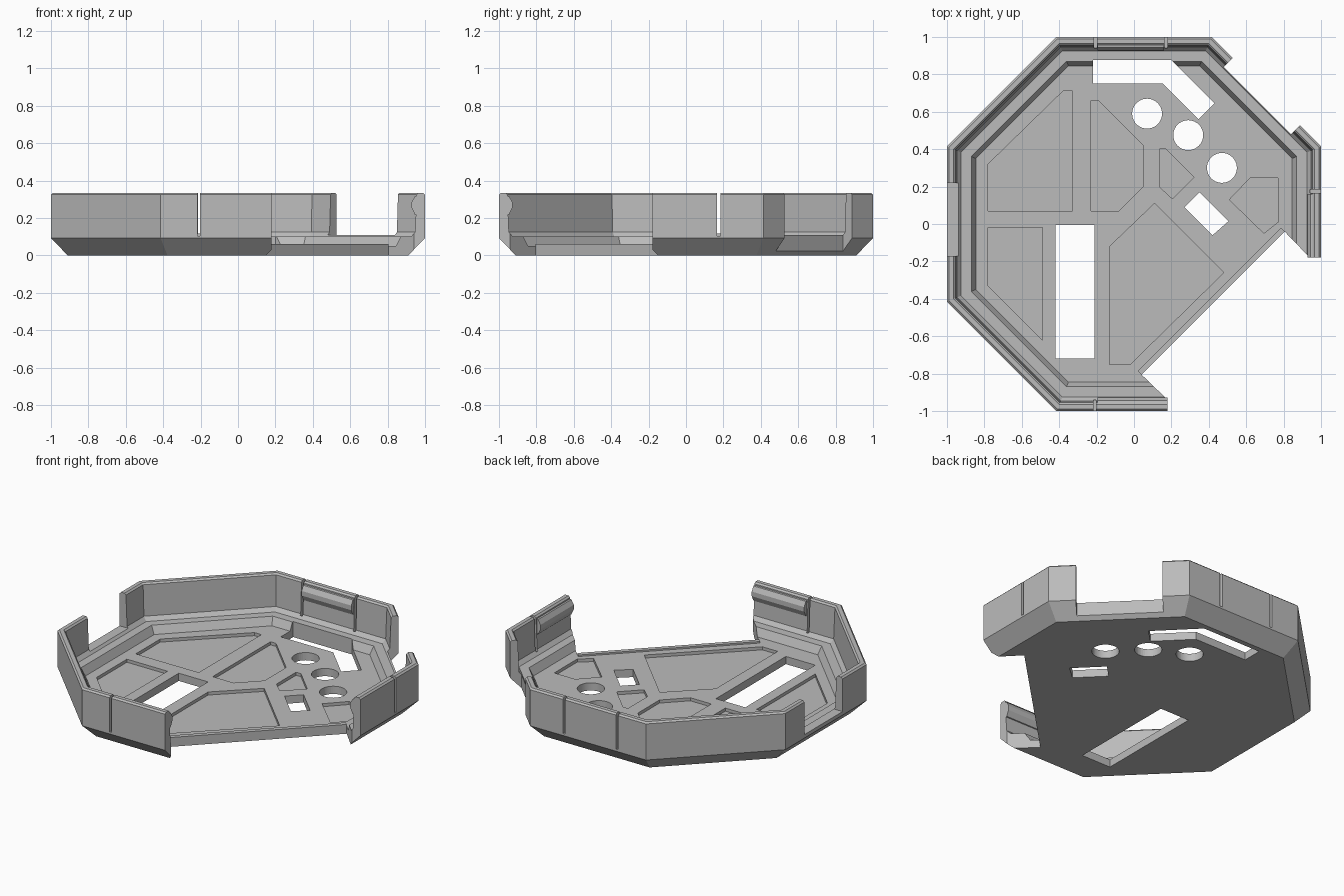
import bpy, bmesh, math
from mathutils import Matrix

cube = bpy.data.objects.get("Cube")
if cube:
    bpy.data.objects.remove(cube, do_unlink=True)

grey = bpy.data.materials.new("plain grey")
grey.use_nodes = True
colour = (0.5, 0.5, 0.5, 1)
grey.diffuse_color = colour
grey.node_tree.nodes["Principled BSDF"].inputs["Base Color"].default_value = colour

FLOOR, LEDGE, TOP = 0.05, 0.1, 0.335


def finish(name, bm):
    bmesh.ops.recalc_face_normals(bm, faces=bm.faces)
    mesh = bpy.data.meshes.new(name)
    bm.to_mesh(mesh)
    bm.free()
    mesh.materials.append(grey)
    obj = bpy.data.objects.new(name, mesh)
    bpy.context.collection.objects.link(obj)
    return obj


def prism(name, outline, z0, z1):
    bm = bmesh.new()
    face = bm.faces.new([bm.verts.new((x, y, z0)) for x, y in outline])
    up = bmesh.ops.extrude_face_region(bm, geom=[face])["geom"]
    verts = [v for v in up if isinstance(v, bmesh.types.BMVert)]
    bmesh.ops.translate(bm, verts=verts, vec=(0, 0, z1 - z0))
    return finish(name, bm)


def box(x0, x1, y0, y1):
    return [(x0, y0), (x1, y0), (x1, y1), (x0, y1)]


def cut(target, outline, z0=-0.1, z1=0.5):
    cutter = prism("cutter", outline, z0, z1)
    mod = target.modifiers.new("cut", "BOOLEAN")
    mod.operation, mod.solver, mod.object = "DIFFERENCE", "EXACT", cutter
    graph = bpy.context.evaluated_depsgraph_get()
    result = bpy.data.meshes.new_from_object(target.evaluated_get(graph))
    target.modifiers.remove(mod)
    target.data = result
    bpy.data.objects.remove(cutter, do_unlink=True)


# Octagonal tray swept from (half width, height) steps
profile = [(0.91, 0), (1, 0.092), (1, 0.325), (0.99, TOP), (0.965, TOP),
           (0.955, 0.325), (0.947, 0.125), (0.925, LEDGE), (0.87, LEDGE), (0.845, FLOOR)]
bm = bmesh.new()
rings = []
for half, z in profile:
    r = half / math.cos(math.pi / 8)
    angles = [math.pi / 8 + i * math.pi / 4 for i in range(8)]
    rings.append([bm.verts.new((r * math.cos(a), r * math.sin(a), z)) for a in angles])
for low, high in zip(rings, rings[1:]):
    for i in range(8):
        j = (i + 1) % 8
        bm.faces.new((low[i], low[j], high[j], high[i]))
bm.faces.new(rings[0])
bm.faces.new(rings[-1])
tray = finish("tray", bm)

# Open corner at the front left and gap at the back left
cut(tray, [(0.18, -1.2), (0.18, -0.94), (0.04, -0.805), (0.805, -0.04),
           (0.94, -0.18), (1.2, -0.18), (1.2, -1.2)])
cut(tray, [(0.48, 0.84), (0.84, 0.48), (1.04, 0.68), (0.68, 1.04)])

# Wide notch in the right wall, narrow slits beside the clip panels
cut(tray, box(-1.1, -0.93, -0.17, 0.22), 0.115)
for x in (-0.207, 0.172):
    cut(tray, box(x - 0.008, x + 0.008, 0.94, 1.1), LEDGE + 0.005)
cut(tray, box(-0.217, -0.203, -1.1, -0.94), LEDGE + 0.005)
cut(tray, box(0.94, 1.1, 0.167, 0.185), LEDGE + 0.005)

# Windows and round holes through the floor
cut(tray, box(-0.42, -0.21, -0.72, -0.005))
cut(tray, [(0.35, 0.17), (0.27, 0.09), (0.42, -0.06), (0.505, 0.015)])
cut(tray, [(-0.22, 0.877), (-0.22, 0.75), (0.155, 0.75), (0.345, 0.56),
           (0.43, 0.645), (0.2, 0.877)])
for cx, cy in ((0.07, 0.59), (0.29, 0.475), (0.47, 0.3)):
    circle = [(math.cos(i * math.pi / 20), math.sin(i * math.pi / 20)) for i in range(40)]
    cut(tray, [(cx + 0.08 * c, cy + 0.08 * s) for c, s in circle])

# Shallow recessed floor panels
panels = [
    [(-0.78, 0.07), (-0.33, 0.07), (-0.33, 0.71), (-0.38, 0.71), (-0.78, 0.32)],
    [(-0.23, 0.07), (-0.08, 0.07), (0.05, 0.2), (0.05, 0.42), (-0.19, 0.66), (-0.23, 0.66)],
    [(0.135, 0.2), (0.205, 0.135), (0.32, 0.25), (0.17, 0.4), (0.135, 0.4)],
    [(0.51, 0.13), (0.695, -0.05), (0.77, 0.01), (0.77, 0.245), (0.62, 0.245)],
    [(-0.78, -0.02), (-0.78, -0.33), (-0.49, -0.62), (-0.49, -0.02)],
    [(-0.13, -0.75), (-0.02, -0.75), (0.48, -0.26), (0.11, 0.11), (-0.13, -0.12)],
]
for outline in panels:
    cut(tray, outline, 0.03, 0.09)

# Low lip along the open corner
prism("corner_lip", [(0.04, -0.805), (0.805, -0.04), (0.785, -0.02), (0.02, -0.785)],
      0.035, 0.06)


# Snap ridge on the inside of a clip panel, turned to its wall
def ridge(name, start, end, turn):
    bm = bmesh.new()
    section = [(0.97, 0.32), (0.945, 0.315), (0.928, 0.285), (0.928, 0.255), (0.945, 0.22), (0.97, 0.21)]
    ends = [[bm.verts.new((x, a, z)) for x, z in section] for a in (start, end)]
    for loop in ends:
        bm.faces.new(loop)
    for i in range(len(section)):
        j = (i + 1) % len(section)
        bm.faces.new((ends[0][i], ends[0][j], ends[1][j], ends[1][i]))
    bmesh.ops.rotate(bm, verts=bm.verts, matrix=Matrix.Rotation(math.radians(turn), 3, "Z"))
    finish(name, bm)


ridge("left_clip_ridge", -0.18, 0.16, 0)
ridge("back_clip_ridge", -0.16, 0.195, 90)
ridge("front_clip_ridge", -0.195, 0.18, -90)
